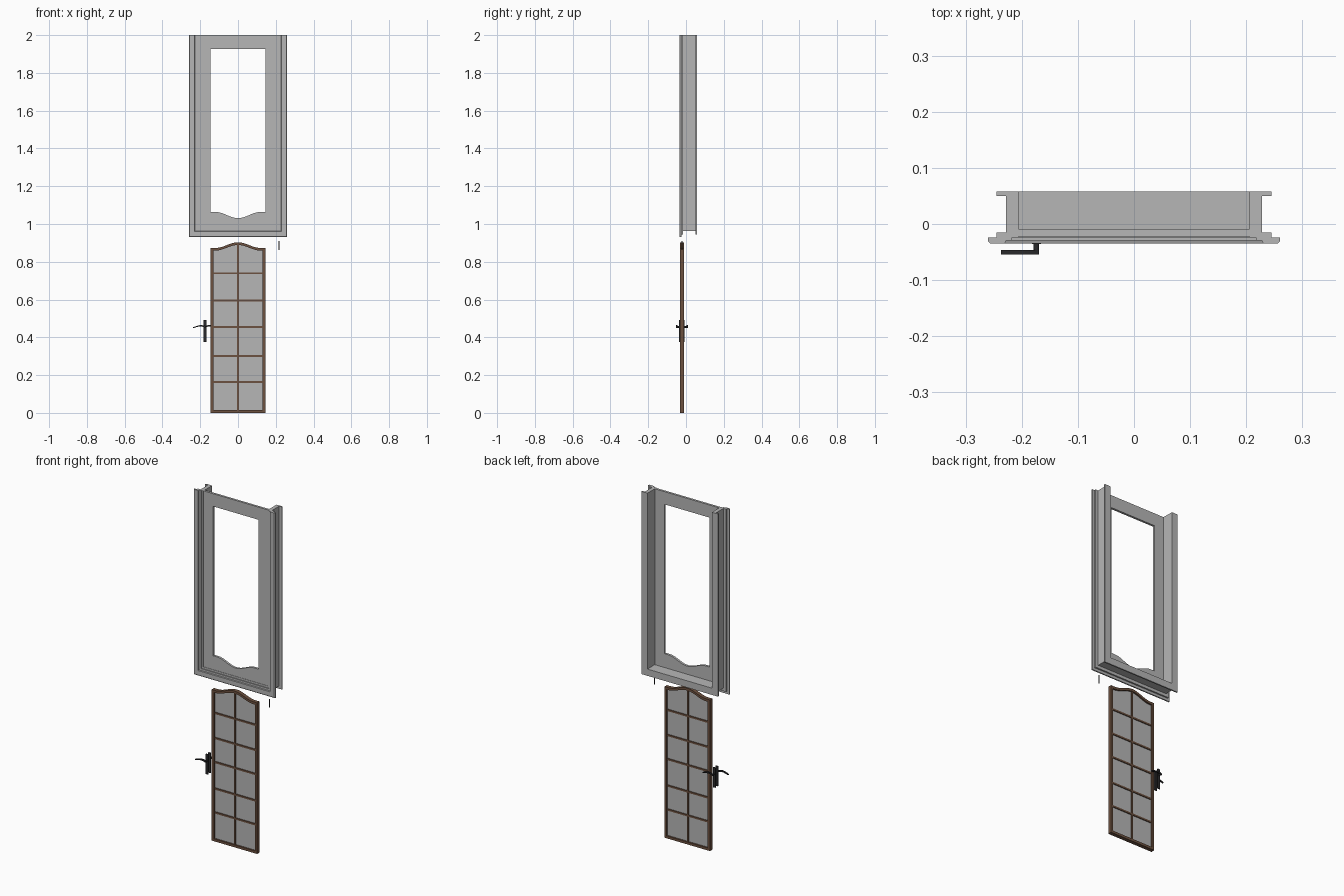
import bpy, bmesh, math

cube = bpy.data.objects.get("Cube")
if cube:
    bpy.data.objects.remove(cube)


def material(name, rgb):
    m = bpy.data.materials.new(name)
    m.use_nodes = True
    col = (*rgb, 1)
    m.diffuse_color = col
    m.node_tree.nodes["Principled BSDF"].inputs["Base Color"].default_value = col
    return m


GREY = material("plain grey", (0.47, 0.47, 0.47))
WOOD = material("brown wood", (0.15, 0.082, 0.05))
IRON = material("black iron", (0.022, 0.022, 0.024))


def finish(name, bm, mat):
    bmesh.ops.recalc_face_normals(bm, faces=bm.faces)
    me = bpy.data.meshes.new(name)
    bm.to_mesh(me)
    bm.free()
    me.materials.append(mat)
    ob = bpy.data.objects.new(name, me)
    bpy.context.collection.objects.link(ob)
    return ob


def skin(name, sections, mat, closed=False):
    """Join matching loops of points; cap the ends unless closed."""
    bm = bmesh.new()
    loops = [[bm.verts.new(p) for p in s] for s in sections]
    n = len(loops[0])
    pairs = list(zip(loops, loops[1:]))
    if closed:
        pairs.append((loops[-1], loops[0]))
    else:
        bm.faces.new(loops[0])
        bm.faces.new(loops[-1])
    for a, b in pairs:
        for i in range(n):
            j = (i + 1) % n
            bm.faces.new((a[i], a[j], b[j], b[i]))
    return finish(name, bm, mat)


def at(outline, y):
    return [(x, y, z) for x, z in outline]


def plate(name, outline, y0, y1, mat):
    return skin(name, [at(outline, y0), at(outline, y1)], mat)


def ring(name, outer, inner, y0, y1, mat):
    loops = [at(outer, y0), at(outer, y1), at(inner, y1), at(inner, y0)]
    return skin(name, loops, mat, closed=True)


def rect(x0, x1, z0, z1):
    return [(x0, z0), (x1, z0), (x1, z1), (x0, z1)]


def wave(x):
    return 0.5 + 0.5 * math.cos(math.pi * min(abs(x) / 0.12, 1))


def arch_z(x):
    return 0.873 + 0.03 * wave(x)


STEPS = 24


def spread(w):
    return [-w + 2 * w * i / STEPS for i in range(STEPS + 1)]


# Door surround: each profile (offset from centre, depth) runs down, across and up
def surround(name, profile):
    path = [[(-d, y, 2.0) for d, y in profile],
            [(-d, y, 1.19 - d) for d, y in profile],
            [(d, y, 1.19 - d) for d, y in profile],
            [(d, y, 2.0) for d, y in profile]]
    return skin(name, path, GREY)


surround("casing", [(0.26, -0.024), (0.26, -0.031), (0.256, -0.035), (0.23, -0.035),
                    (0.228, -0.029), (0.217, -0.029), (0.217, -0.024)])
surround("jamb", [(0.206, -0.024), (0.245, -0.024), (0.245, -0.015), (0.228, -0.015),
                  (0.228, 0.05), (0.245, 0.05), (0.245, 0.058), (0.206, 0.058)])

# Door slab with a wavy-edged opening
W = 0.145
hole = [(x, 1.064 - 0.033 * wave(x)) for x in spread(W)] + [(W, 1.927), (-W, 1.927)]
edge = [(x, 0.984) for x in spread(0.206)] + [(0.206, 2.0), (-0.206, 2.0)]
ring("door_slab", edge, hole, -0.022, -0.009, GREY)

# Glazed panel: arched wooden rim, glass and glazing bars
RIM = 0.014
V = W - RIM
outer = [(x, arch_z(x)) for x in spread(W)] + [(W, 0), (-W, 0)]
inner = [(x, arch_z(x) - RIM) for x in spread(V)] + [(V, RIM), (-V, RIM)]
ring("panel_rim", outer, inner, -0.033, -0.011, WOOD)
plate("panel_glass", inner, -0.024, -0.02, GREY)
plate("glazing_bar_upright", rect(-0.005, 0.005, RIM, 0.892), -0.03, -0.014, WOOD)
for i, z in enumerate((0.164, 0.302, 0.455, 0.594, 0.739)):
    plate(f"glazing_bar_{i + 1}", rect(-V, V, z - 0.005, z + 0.005), -0.029, -0.015, WOOD)

# Door handles: front lever points outward, rear lever is turned half round
HX, HY, HZ = -0.174, -0.022, 0.455


def cylinder(name, radius, depth, loc, rot=(0, 0, 0)):
    bpy.ops.mesh.primitive_cylinder_add(vertices=16, radius=radius, depth=depth,
                                        location=loc, rotation=rot)
    ob = bpy.context.object
    ob.name = name
    ob.data.materials.append(IRON)
    bpy.ops.object.shade_smooth_by_angle()
    return ob


for side, s in (("front", 1), ("rear", -1)):
    plate(f"{side}_handle_plate", rect(HX - 0.008, HX + 0.008, 0.376, 0.492),
          HY - s * 0.009, HY - s * 0.014, IRON)
    cylinder(f"{side}_handle_stem", 0.005, 0.02, (HX, HY - s * 0.022, HZ),
             (math.pi / 2, 0, 0))
    lever = []
    for i in range(9):
        t = i / 8
        x = HX + s * (0.005 - 0.068 * t)
        z = HZ + 0.006 * math.sin(math.pi * 1.2 * t)
        h = 0.0045 - 0.002 * t
        y0, y1 = HY - s * 0.024, HY - s * 0.032
        lever.append([(x, y0, z - h), (x, y1, z - h), (x, y1, z + h), (x, y0, z + h)])
    skin(f"{side}_handle_lever", lever, IRON)

# Loose hinge pin
cylinder("hinge_pin", 0.003, 0.048, (0.217, -0.021, 0.886))
